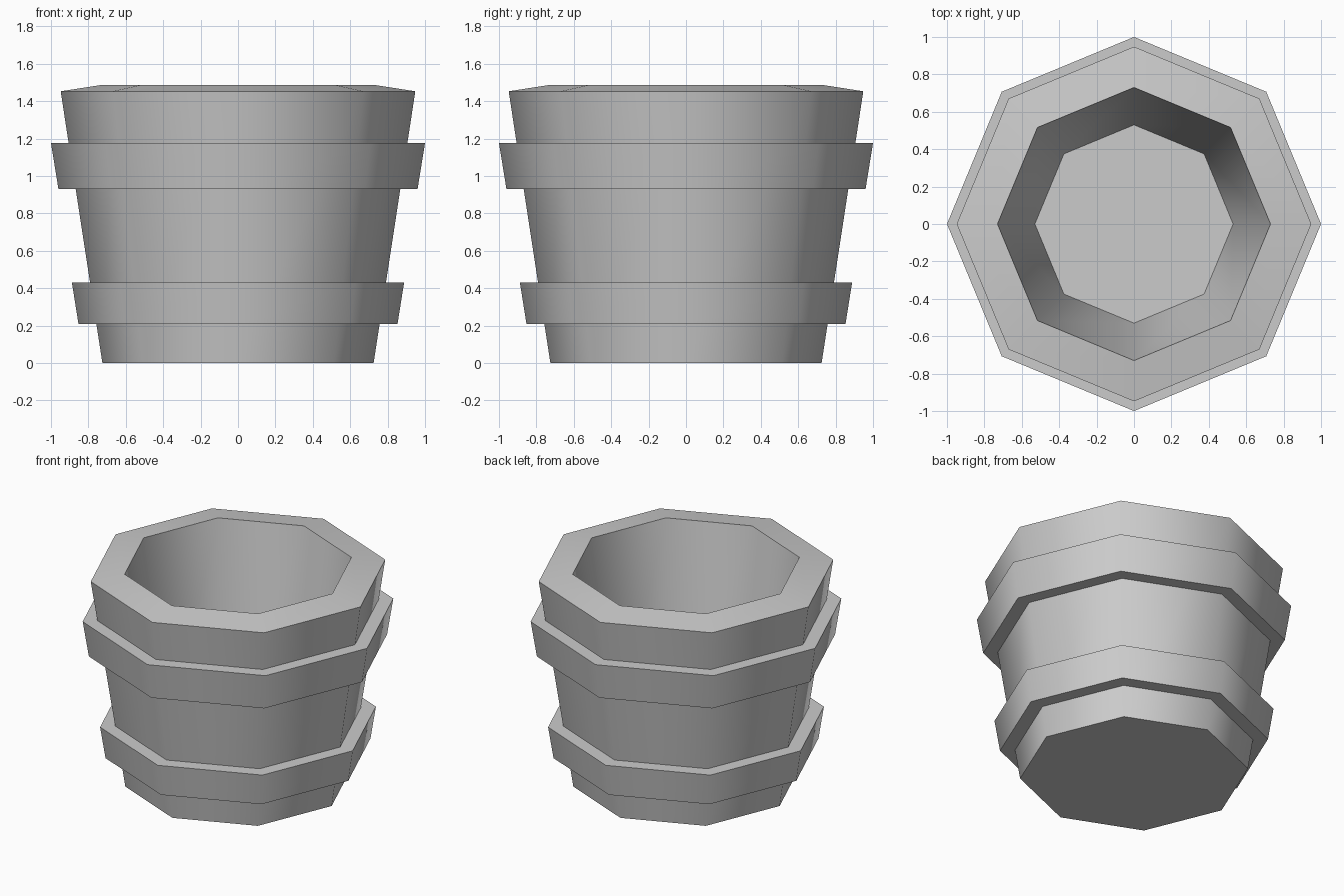
import bpy
import bmesh
from math import cos, sin, pi, radians

SIDES = 8

cube = bpy.data.objects.get("Cube")
if cube:
    bpy.data.objects.remove(cube, do_unlink=True)

grey = bpy.data.materials.new("plain_grey")
grey.use_nodes = True
colour = (0.6, 0.6, 0.6, 1)
grey.diffuse_color = colour
grey.node_tree.nodes["Principled BSDF"].inputs["Base Color"].default_value = colour


def lathe(name, profile, closed):
    """Sweep (radius, height) points around z; an open profile gets end caps."""
    bm = bmesh.new()
    rings = []
    for r, z in profile:
        angles = [2 * pi * i / SIDES for i in range(SIDES)]
        rings.append([bm.verts.new((r * cos(a), r * sin(a), z)) for a in angles])
    pairs = list(zip(rings, rings[1:]))
    if closed:
        pairs.append((rings[-1], rings[0]))
    else:
        bm.faces.new(rings[0])
        bm.faces.new(rings[-1])
    for low, high in pairs:
        for i in range(SIDES):
            j = (i + 1) % SIDES
            bm.faces.new((low[i], low[j], high[j], high[i]))
    bmesh.ops.recalc_face_normals(bm, faces=bm.faces)
    mesh = bpy.data.meshes.new(name)
    bm.to_mesh(mesh)
    bm.free()
    mesh.materials.append(grey)
    obj = bpy.data.objects.new(name, mesh)
    bpy.context.collection.objects.link(obj)
    bpy.ops.object.select_all(action="DESELECT")
    obj.select_set(True)
    bpy.context.view_layer.objects.active = obj
    bpy.ops.object.shade_smooth_by_angle(angle=radians(60))


def hoop(name, z_low, r_low, z_high, r_high, depth=0.12):
    """Tapered band whose inner face sits just inside the tub wall."""
    lathe(name, [(r_low - depth, z_low), (r_low, z_low),
                 (r_high, z_high), (r_high - depth, z_high)], True)


# Thick tapered tub: outer wall, sloped rim, inner wall and raised floor
lathe("tub_body", [(0.725, 0), (0.948, 1.453), (0.73, 1.487), (0.53, 0.2)], False)

# Two raised hoops
hoop("lower_hoop", 0.21, 0.853, 0.43, 0.888)
hoop("upper_hoop", 0.93, 0.96, 1.177, 1.0)
